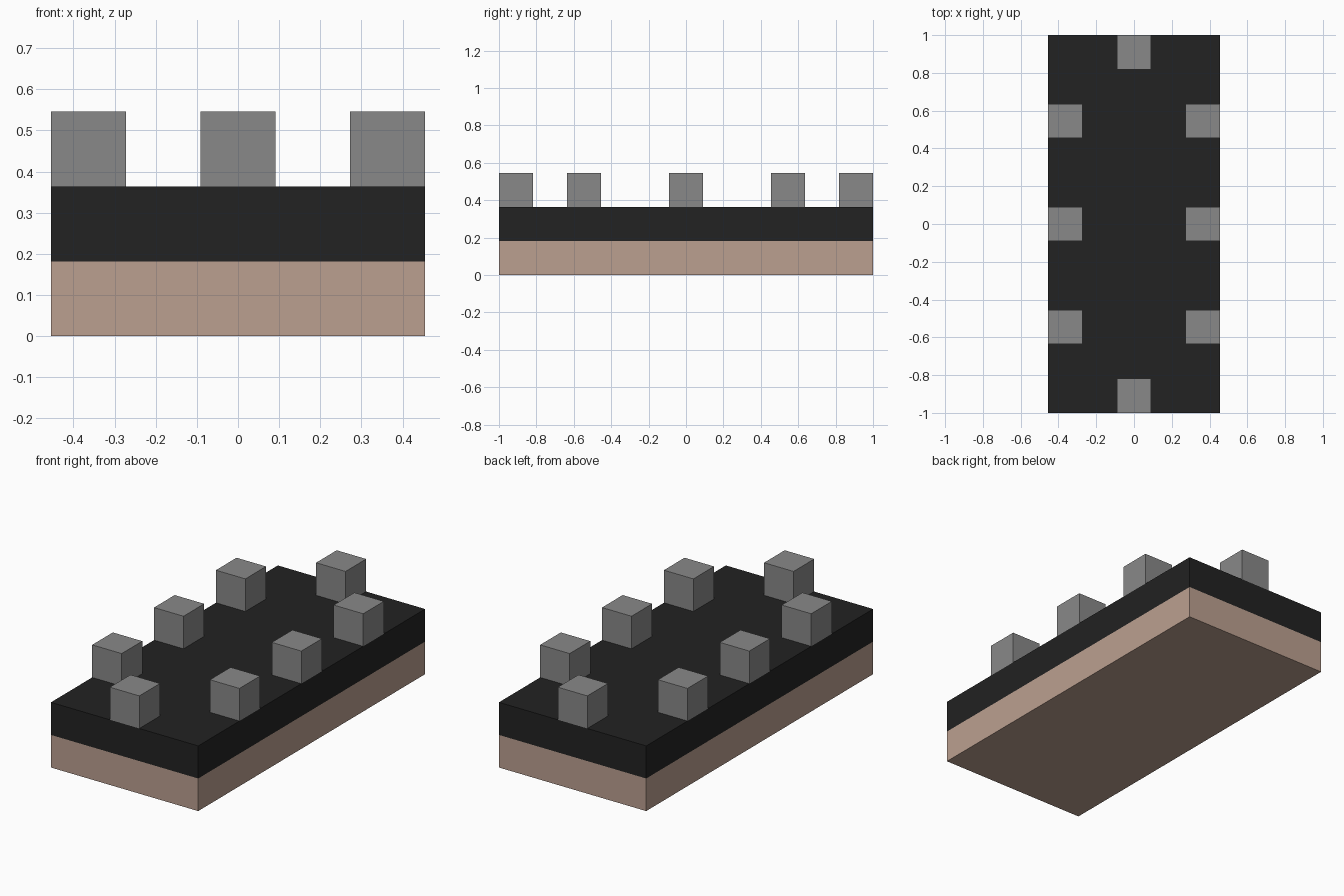
import bpy

# Remove the default cube
default = bpy.data.objects.get("Cube")
if default:
    bpy.data.objects.remove(default, do_unlink=True)

U = 2 / 11  # grid module: the model is 5 x 11 x 3 modules


def material(name, rgb):
    mat = bpy.data.materials.new(name)
    mat.use_nodes = True
    colour = (*rgb, 1)
    mat.diffuse_color = colour
    bsdf = next(n for n in mat.node_tree.nodes if n.type == "BSDF_PRINCIPLED")
    bsdf.inputs["Base Color"].default_value = colour
    return mat


def block(name, centre, size, mat):
    """Box placed and sized in modules."""
    bpy.ops.mesh.primitive_cube_add(size=1, location=[c * U for c in centre])
    obj = bpy.context.object
    obj.name = name
    obj.scale = [s * U for s in size]
    bpy.ops.object.transform_apply(location=False, rotation=False, scale=True)
    obj.data.materials.append(mat)
    return obj


tan = material("dusty tan", (0.50, 0.35, 0.28))
black = material("soft black", (0.016, 0.016, 0.016))
grey = material("mid grey", (0.25, 0.25, 0.25))

# Two stacked slabs
block("base_slab", (0, 0, 0.5), (5, 11, 1), tan)
block("top_slab", (0, 0, 1.5), (5, 11, 1), black)

# Cube studs along both long edges
for side, x in (("left", 2), ("right", -2)):
    for place, y in (("front", -3), ("middle", 0), ("back", 3)):
        block(f"{side}_{place}_stud", (x, y, 2.5), (1, 1, 1), grey)

# Cube studs at both ends
for place, y in (("front", -5), ("back", 5)):
    block(f"{place}_end_stud", (0, y, 2.5), (1, 1, 1), grey)
